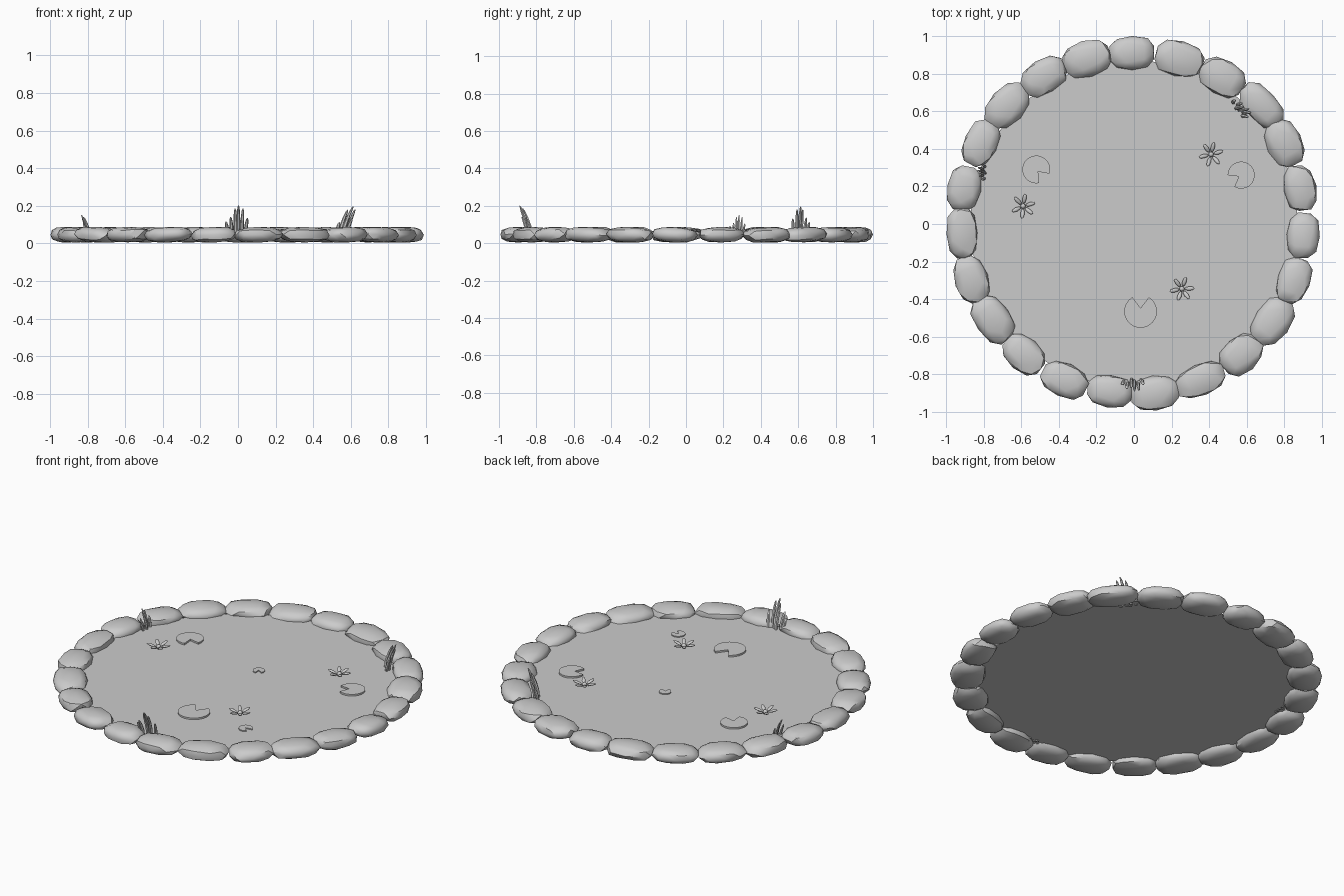
import bpy, bmesh, math, random
from mathutils import Vector, Matrix, noise

if "Cube" in bpy.data.objects:
    bpy.data.objects.remove(bpy.data.objects["Cube"])

random.seed(4)
WATER_Z = 0.045


def finish(name, bm, smooth=None):
    bmesh.ops.recalc_face_normals(bm, faces=bm.faces)
    me = bpy.data.meshes.new(name)
    bm.to_mesh(me)
    bm.free()
    if smooth is not None:
        me.shade_smooth()
        me.set_sharp_from_angle(angle=math.radians(smooth))
    ob = bpy.data.objects.new(name, me)
    bpy.context.collection.objects.link(ob)
    return ob


# Water surface
bm = bmesh.new()
bmesh.ops.create_circle(bm, cap_ends=True, segments=64, radius=0.87,
                        matrix=Matrix.Translation((0, 0, WATER_Z)))
finish("water", bm)


# Rim stones: x, y, length along the rim, width across it
def stone(x, y, length, width):
    bm = bmesh.new()
    bmesh.ops.create_icosphere(bm, subdivisions=2, radius=1)
    seed = Vector((x, y, length)) * 17
    for v in bm.verts:
        c = v.co.normalized()
        k = 0.8
        p = Vector([math.copysign(abs(a) ** k, a) for a in c])
        p *= 1 + 0.09 * noise.noise(c * 1.6 + seed)
        p.z = max(-1, min(1, p.z))
        v.co = (p.x * length / 2, p.y * width / 2, p.z * 0.042)
    ang = math.atan2(y, x) + math.pi / 2
    bm.transform(Matrix.Translation((x, y, 0.046)) @ Matrix.Rotation(ang, 4, 'Z')
                 @ Matrix.Rotation(random.uniform(-0.05, 0.05), 4, 'Y'))
    low = min(v.co.z for v in bm.verts)
    for v in bm.verts:
        v.co.z += max(0, -low)
    finish("rim_stone", bm, 35)


for s in [(-.01, .91, .25, .18), (.24, .88, .27, .19), (.47, .78, .26, .19),
          (.68, .63, .29, .17), (.80, .43, .26, .19), (.885, .19, .25, .17),
          (.90, -.06, .25, .175), (.85, -.30, .26, .18), (.735, -.52, .28, .19),
          (.57, -.695, .25, .19), (.355, -.83, .28, .17), (.11, -.90, .26, .185),
          (-.13, -.89, .25, .17), (-.37, -.83, .26, .18), (-.585, -.695, .25, .18),
          (-.75, -.51, .28, .19), (-.865, -.30, .26, .18), (-.915, -.05, .28, .165),
          (-.905, .19, .25, .18), (-.815, .43, .26, .18), (-.675, .63, .27, .19),
          (-.48, .785, .26, .18), (-.25, .88, .27, .19)]:
    stone(*s)


# Lily pads: discs with a wedge notch pointing along the given angle
def lily_pad(x, y, r, notch):
    bm = bmesh.new()
    n, half = 24, 30
    pts = [(x, y)] if r < 0.05 else [(x + 0.2 * r * math.cos(math.radians(notch)),
                                      y + 0.2 * r * math.sin(math.radians(notch)))]
    for i in range(n + 1):
        a = math.radians(notch + half + (360 - 2 * half) * i / n)
        pts.append((x + r * math.cos(a), y + r * math.sin(a)))
    face = bm.faces.new([bm.verts.new((px, py, WATER_Z + 0.001)) for px, py in pts])
    ext = bmesh.ops.extrude_face_region(bm, geom=[face])
    for v in ext["geom"]:
        if isinstance(v, bmesh.types.BMVert):
            v.co.z += 0.010 if r > 0.05 else 0.006
    finish("lily_pad", bm)


for p in [(-.52, .29, .074, -48), (.57, .26, .072, 210), (.035, -.465, .087, 90),
          (.015, .175, .033, -60), (.38, -.47, .038, -20)]:
    lily_pad(*p)


# Water lilies: rising pointed petals around a round heart
def water_lily(x, y, turn):
    bm = bmesh.new()
    for i in range(6):
        a = turn + i * math.tau / 6 + random.uniform(-0.12, 0.12)
        m = (Matrix.Translation((x, y, WATER_Z + 0.010)) @ Matrix.Rotation(a, 4, 'Z')
             @ Matrix.Rotation(-0.3, 4, 'Y') @ Matrix.Translation((0.042, 0, 0))
             @ Matrix.Diagonal((0.028, 0.011, 0.006, 1)))
        bmesh.ops.create_uvsphere(bm, u_segments=8, v_segments=6, radius=1, matrix=m)
    bmesh.ops.create_uvsphere(bm, u_segments=10, v_segments=6, radius=0.014,
                              matrix=Matrix.Translation((x, y, WATER_Z + 0.014)))
    finish("water_lily", bm, 50)


for f in [(.41, .37, 0.2), (-.59, .095, 0.35), (.255, -.345, 0.1)]:
    water_lily(*f)


# Reeds: tapered bent blades, (side offset, height, lean, base forward offset)
BLADES = [(-.045, .075, .020, .00), (-.026, .10, .030, .012), (-.008, .145, .045, -.008),
          (.006, .162, .055, .00), (.024, .145, .040, .010), (.042, .095, .025, -.005)]


def reeds(x, y, lean_deg, side_deg, scale):
    bm = bmesh.new()
    lean = Vector((math.cos(math.radians(lean_deg)), math.sin(math.radians(lean_deg)), 0))
    side = Vector((math.cos(math.radians(side_deg)), math.sin(math.radians(side_deg)), 0))
    for off, h, bend, fwd in BLADES:
        base = Vector((x, y, WATER_Z - 0.005)) + (side * off + lean * fwd) * scale
        rings = []
        for t, r in [(0, .009), (.35, .011), (.7, .009), (.92, .006), (1, .002)]:
            c = base + (lean * bend * t ** 1.6 + side * off * 0.3 * t) * scale
            c.z += h * t * (scale if scale == 1 else scale * 0.98)
            rings.append([bm.verts.new(c + Vector((math.cos(k * math.tau / 6),
                                                   math.sin(k * math.tau / 6), 0)) * r * scale)
                          for k in range(6)])
        for a, b in zip(rings, rings[1:]):
            for k in range(6):
                bm.faces.new((a[k], a[(k + 1) % 6], b[(k + 1) % 6], b[k]))
        bm.faces.new(rings[0])
        bm.faces.new(rings[-1])
    finish("reeds", bm, 50)


reeds(-.005, -.835, -90, 0, 1.0)
reeds(.555, .61, 10, -52, 0.99)
reeds(-.795, .275, 175, 90, 0.70)
